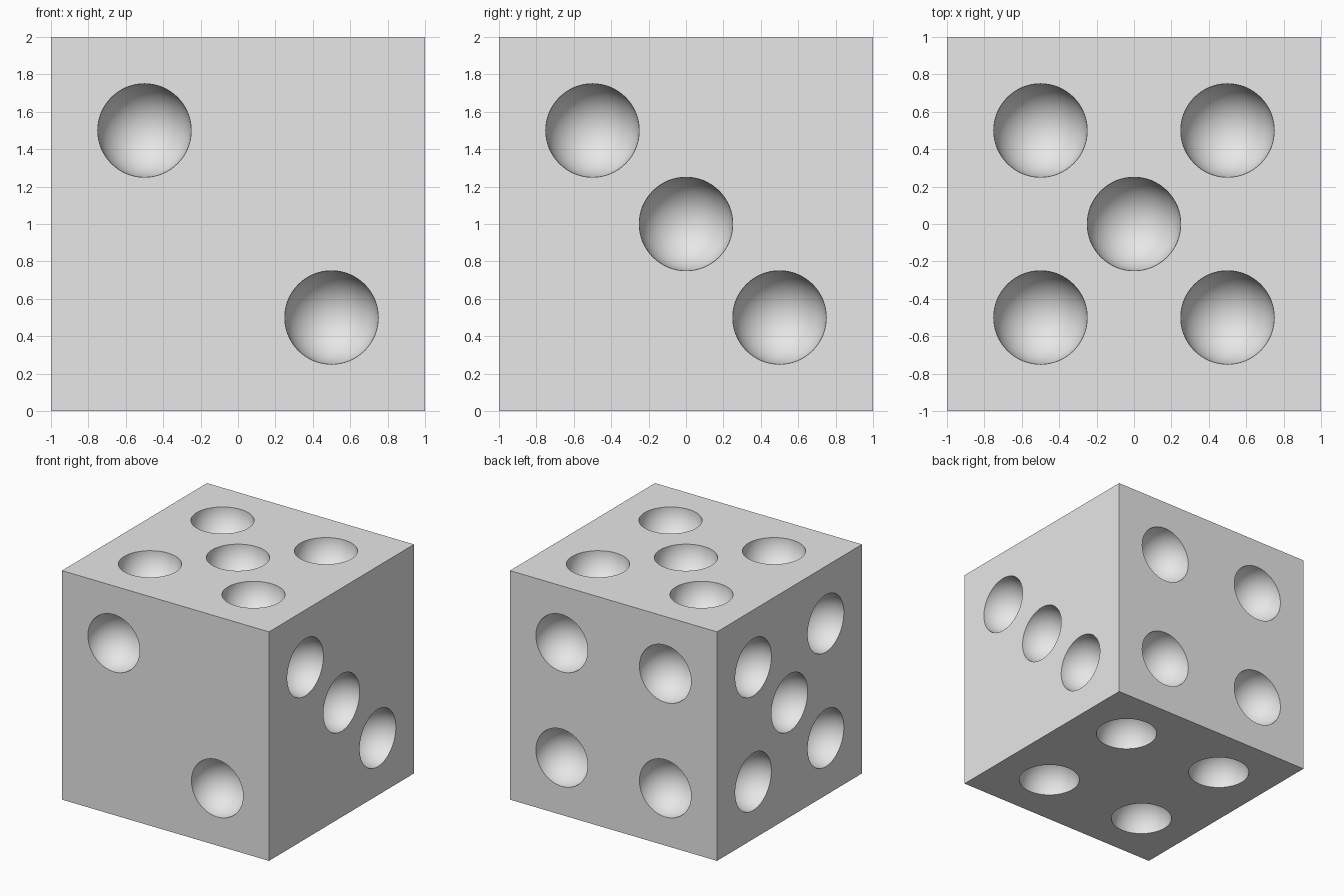
import bpy
import bmesh
import math
from mathutils import Matrix, Vector

default = bpy.data.objects.get("Cube")
if default:
    bpy.data.objects.remove(default, do_unlink=True)

HALF = 1.0      # half the cube's edge
RADIUS = 0.25   # pip radius
STEP = 0.5      # pip offset from a face centre
RINGS = 33      # odd, so no ring of vertices lies on a cube face

# Single grey material
grey = bpy.data.materials.new("light_grey")
grey.use_nodes = True
colour = (0.8, 0.8, 0.8, 1)
grey.diffuse_color = colour
grey.node_tree.nodes["Principled BSDF"].inputs["Base Color"].default_value = colour


def make_object(name, bm):
    mesh = bpy.data.meshes.new(name)
    bm.to_mesh(mesh)
    bm.free()
    mesh.materials.append(grey)
    obj = bpy.data.objects.new(name, mesh)
    bpy.context.collection.objects.link(obj)
    return obj


# Pip layouts, in steps along each face's two axes
CENTRE = [(0, 0)]
FALLING = [(-1, 1), (1, -1)]
CORNERS = FALLING + [(-1, -1), (1, 1)]

X, Y, Z = Vector((1, 0, 0)), Vector((0, 1, 0)), Vector((0, 0, 1))
FACES = [
    (-Y, X, Z, FALLING),            # front
    (X, Y, Z, FALLING + CENTRE),    # left side
    (Z, X, Y, CORNERS + CENTRE),    # top
    (Y, X, Z, CORNERS),             # back
    (-X, Y, Z, CORNERS + CENTRE),   # right side
    (-Z, X, Y, CORNERS),            # bottom
]

# Cube body
bm = bmesh.new()
bmesh.ops.create_cube(bm, size=2 * HALF, matrix=Matrix.Translation(Z * HALF))
body = make_object("dice_body", bm)

# One sphere per pip, centred on the face with its pole along the normal
bm = bmesh.new()
ball = RADIUS / math.cos(math.pi / (2 * RINGS))
for normal, across, up, pips in FACES:
    turn = Z.rotation_difference(normal).to_matrix().to_4x4()
    for u, v in pips:
        place = Z * HALF + normal * HALF + (across * u + up * v) * STEP
        bmesh.ops.create_uvsphere(bm, u_segments=64, v_segments=RINGS, radius=ball,
                                  matrix=Matrix.Translation(place) @ turn)
cutter = make_object("pip_cutter", bm)
cutter.hide_render = True

# Carve the pips, then drop the cutter
carve = body.modifiers.new("carve_pips", 'BOOLEAN')
carve.operation = 'DIFFERENCE'
carve.solver = 'EXACT'
carve.object = cutter
bpy.ops.object.select_all(action='DESELECT')
bpy.context.view_layer.objects.active = body
body.select_set(True)
bpy.ops.object.modifier_apply(modifier=carve.name)
bpy.data.objects.remove(cutter, do_unlink=True)

# Smooth bowls with sharp rims and cube edges
bpy.ops.object.shade_smooth_by_angle(angle=math.radians(30))
